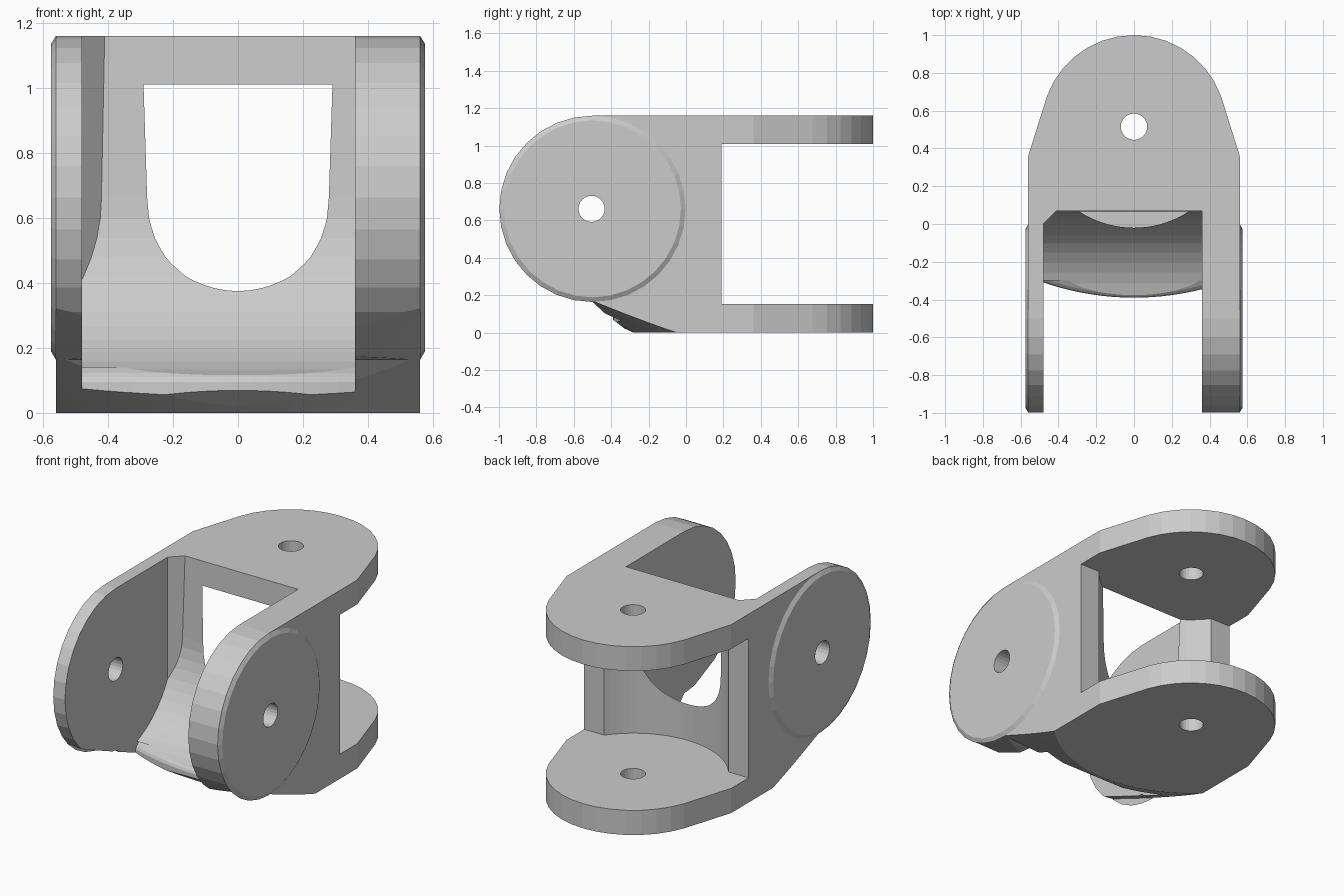
import bpy, bmesh
from math import cos, sin, radians, sqrt

if "Cube" in bpy.data.objects:
    bpy.data.objects.remove(bpy.data.objects["Cube"])


def arc(cx, cy, r, a0, a1, n):
    return [(cx + r * cos(radians(a0 + (a1 - a0) * i / n)),
             cy + r * sin(radians(a0 + (a1 - a0) * i / n))) for i in range(n + 1)]


def circle(cx, cy, r, n):
    return arc(cx, cy, r, 0, 360, n)[:-1]


def loft(name, sections, axis='z'):
    """Solid through matching 2D outlines [(height, points), ...] along an axis."""
    bm = bmesh.new()
    rings = []
    for h, pts in sections:
        rings.append([bm.verts.new((a, b, h) if axis == 'z' else (h, a, b)) for a, b in pts])
    n = len(rings[0])
    for lo, hi in zip(rings, rings[1:]):
        for i in range(n):
            j = (i + 1) % n
            bm.faces.new((lo[i], lo[j], hi[j], hi[i]))
    bm.faces.new(rings[0][::-1])
    bm.faces.new(rings[-1])
    bmesh.ops.recalc_face_normals(bm, faces=bm.faces)
    me = bpy.data.meshes.new(name)
    bm.to_mesh(me)
    bm.free()
    ob = bpy.data.objects.new(name, me)
    bpy.context.scene.collection.objects.link(ob)
    return ob


def prism(name, pts, lo, hi, axis='z'):
    return loft(name, [(lo, pts), (hi, pts)], axis)


def boolean(ob, cutter, op='DIFFERENCE'):
    cutter.hide_render = True
    m = ob.modifiers.new('cut', 'BOOLEAN')
    m.operation, m.object, m.solver = op, cutter, 'EXACT'
    bpy.context.view_layer.objects.active = ob
    bpy.ops.object.modifier_apply(modifier=m.name)
    bpy.data.objects.remove(cutter)


TOP, PY, PZ, RY = 1.16, -0.5, 0.662, 0.51   # height, front pivot, rear pivot

# Body: plan outline crossed with the side outline
plan = [(-0.56, -1.1), (0.56, -1.1), (0.56, 0.36)] + arc(0, RY, 0.49, 20, 160, 14) + [(-0.56, 0.36)]
body = prism('yoke_body', plan, -0.1, 1.3)
side = arc(PY, PZ, 0.498, 270, 90, 16) + [(1.1, TOP), (1.1, 0), (-0.3, 0), (-0.43, 0.1)]
side = [(max(y, -1.0), z) for y, z in side]
boolean(body, prism('side_outline', side, -0.8, 0.8, 'x'), 'INTERSECT')

# Conical underside around the rear pivot
cone = loft('underside_cone', [(h, circle(0, RY, 0.79 + 2.15 * h, 96)) for h in (-0.1, 1.4)])
boolean(body, cone, 'INTERSECT')

# Front cavity: round-bottomed pocket with one chamfered corner
pocket = prism('front_pocket', [(-1.2, 1.3), (-1.2, PZ - 0.56)]
               + arc(PY, PZ, 0.56, -90, 0, 14) + [(0.07, TOP), (0.073, 1.3)], -0.7, 0.7, 'x')
boolean(pocket, prism('pocket_plan', [(-0.48, -1.3), (0.36, -1.3), (0.36, 0.1),
                                      (-0.38, 0.1), (-0.48, 0.0)], -0.2, 1.5), 'INTERSECT')
boolean(body, pocket)


# Rounded, bowed lip below the front cavity
def lip(offset):
    xs = [0.36 - 0.84 * i / 16 for i in range(17)]
    return [(-0.48, -1.2), (0.36, -1.2)] + [(x, 1.08 + offset - sqrt(1.47 ** 2 - x * x)) for x in xs]


boolean(body, loft('lip_cutter', [(z, lip(o)) for z, o in
                                  ((-0.1, 0.0), (0.095, 0.0), (0.11, 0.007), (0.122, 0.02), (0.14, 0.05))]))

# Rear slot between the two rear plates
boolean(body, prism('rear_slot', [(0.7, 0.191), (0.7, 1.2), (-0.7, 1.2), (-0.7, 0.191)]
                    + arc(0, RY, 0.53, 217, 323, 28), 0.152, 1.01))

# Pivot holes
boolean(body, prism('rear_hole', circle(0, RY + 0.005, 0.07, 24), -0.2, 1.4))
boolean(body, prism('front_hole', circle(PY - 0.005, PZ, 0.07, 24), -0.8, 0.8, 'x'))

# Chamfered raised discs on the outer arm faces
for label, s in (('left', -1), ('right', 1)):
    disc = loft('pivot_disc_' + label, [(s * 0.56, circle(PY, PZ, 0.498, 32)),
                                        (s * 0.575, circle(PY, PZ, 0.473, 32))], 'x')
    boolean(disc, prism('disc_hole', circle(PY - 0.005, PZ, 0.07, 24), -0.8, 0.8, 'x'))
